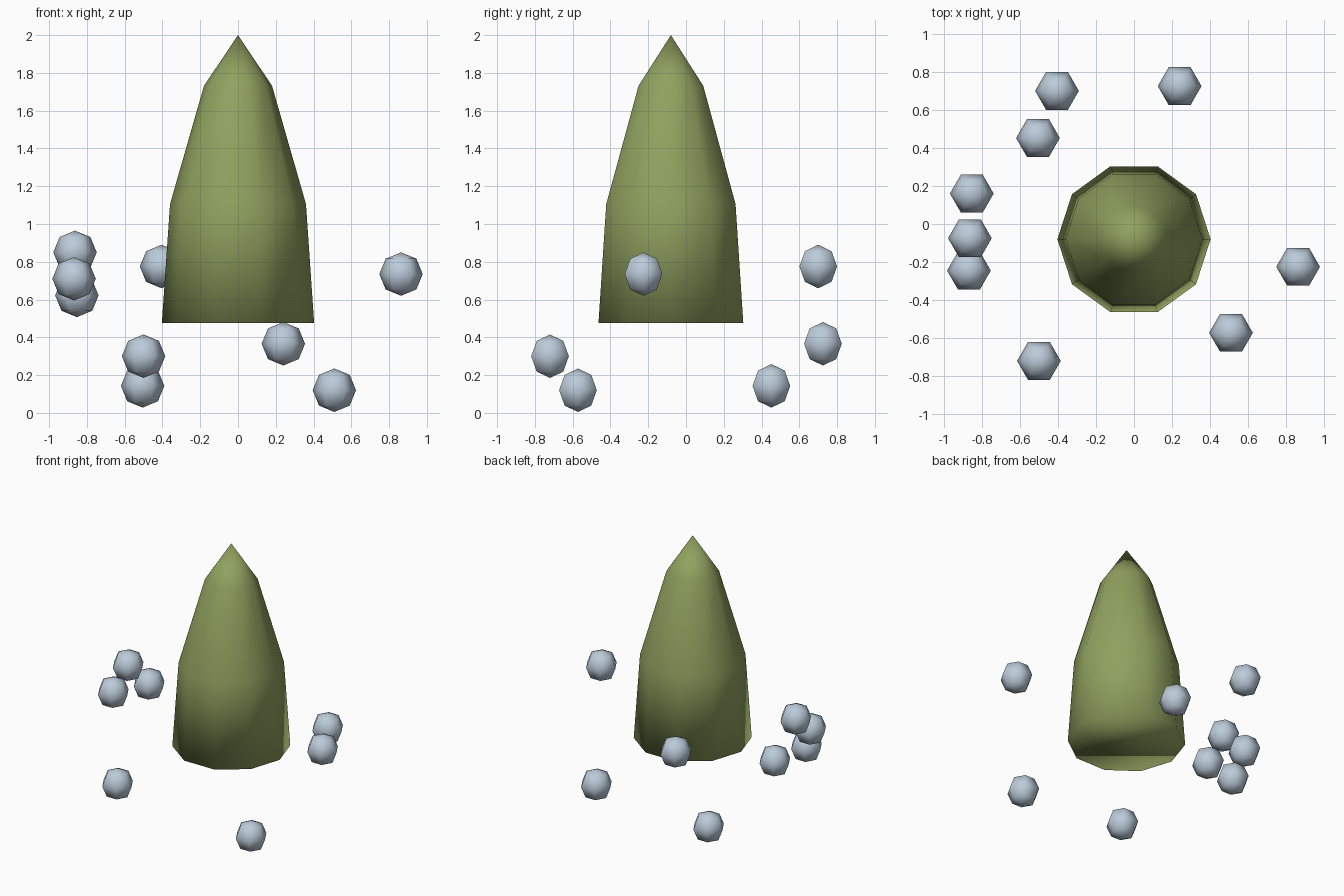
import bpy, bmesh, math
from mathutils import Vector

default = bpy.data.objects.get("Cube")
if default:
    bpy.data.objects.remove(default, do_unlink=True)


def make_material(name, colour):
    mat = bpy.data.materials.new(name)
    mat.use_nodes = True
    mat.diffuse_color = (*colour, 1)
    mat.node_tree.nodes["Principled BSDF"].inputs["Base Color"].default_value = (*colour, 1)
    return mat


def add_object(name, bm, mat, location):
    # smooth shading over the whole low-poly surface
    bmesh.ops.recalc_face_normals(bm, faces=bm.faces)
    for face in bm.faces:
        face.smooth = True
    mesh = bpy.data.meshes.new(name)
    bm.to_mesh(mesh)
    bm.free()
    mesh.materials.append(mat)
    obj = bpy.data.objects.new(name, mesh)
    obj.location = location
    bpy.context.collection.objects.link(obj)
    return obj


green = make_material("olive green", (0.28, 0.36, 0.115))
grey = make_material("pale blue grey", (0.50, 0.60, 0.70))

# Tapered ten-sided body: rings of (radius, height), closed below, pointed on top
SIDES = 10
bm = bmesh.new()
rings = []
for radius, z in [(0.403, 0.476), (0.36, 1.105), (0.18, 1.732)]:
    angles = [math.tau * i / SIDES for i in range(SIDES)]
    rings.append([bm.verts.new((radius * math.cos(a), radius * math.sin(a), z)) for a in angles])
tip = bm.verts.new((0, 0, 2))
bm.faces.new(rings[0][::-1])
for i in range(SIDES):
    j = (i + 1) % SIDES
    for low, high in zip(rings, rings[1:]):
        bm.faces.new((low[i], low[j], high[j], high[i]))
    bm.faces.new((rings[-1][i], rings[-1][j], tip))
add_object("tapered_body", bm, green, (0, -0.08, 0))

# Loose faceted balls around the body
ball_centres = [
    (-0.405, 0.70, 0.775), (0.24, 0.725, 0.366), (-0.505, 0.452, 0.143),
    (-0.853, 0.16, 0.622), (-0.863, -0.075, 0.85), (-0.868, -0.245, 0.71),
    (-0.50, -0.72, 0.30), (0.863, -0.225, 0.735), (0.51, -0.572, 0.12),
]
for n, centre in enumerate(ball_centres, 1):
    bm = bmesh.new()
    bmesh.ops.create_uvsphere(bm, u_segments=6, v_segments=4, radius=0.115)
    # put two equator corners on the x axis
    widest = max(bm.verts, key=lambda v: v.co.xy.length)
    turn = -math.atan2(widest.co.y, widest.co.x)
    for v in bm.verts:
        x, y = v.co.x, v.co.y
        v.co = Vector((x * math.cos(turn) - y * math.sin(turn),
                       x * math.sin(turn) + y * math.cos(turn), v.co.z))
    add_object(f"ball_{n}", bm, grey, centre)
